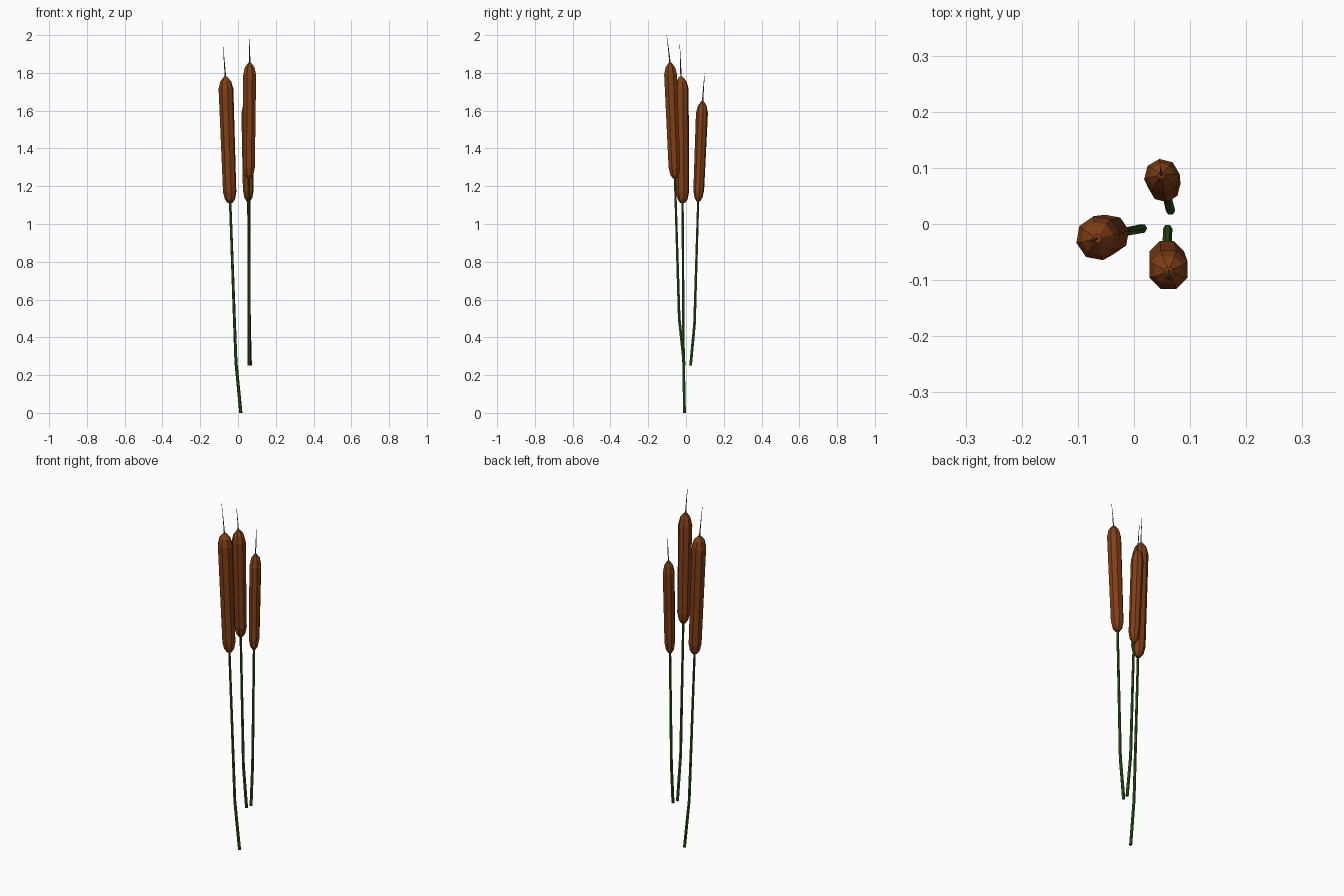
import bpy, bmesh, math
from mathutils import Vector

if "Cube" in bpy.data.objects:
    bpy.data.objects.remove(bpy.data.objects["Cube"])


def material(name, rgb):
    m = bpy.data.materials.new(name)
    m.diffuse_color = (*rgb, 1)
    m.use_nodes = True
    m.node_tree.nodes["Principled BSDF"].inputs["Base Color"].default_value = m.diffuse_color
    return m


GREEN = material("stem_green", (0.03, 0.10, 0.01))
BROWN = material("seed_brown", (0.22, 0.05, 0.008))
TAN = material("spike_tan", (0.12, 0.10, 0.05))


def tube(name, path, radii, sides, mat, turn=0.0):
    """Flat-faced tube of level rings along a near-vertical path."""
    bm = bmesh.new()
    rings = []
    for p, r in zip(path, radii):
        rings.append([bm.verts.new((p[0] + r * math.cos(turn + math.tau * i / sides),
                                    p[1] + r * math.sin(turn + math.tau * i / sides),
                                    p[2])) for i in range(sides)])
    for a, b in zip(rings, rings[1:]):
        for i in range(sides):
            j = (i + 1) % sides
            bm.faces.new((a[i], a[j], b[j], b[i]))
    bm.faces.new(rings[0][::-1])
    bm.faces.new(rings[-1])
    me = bpy.data.meshes.new(name)
    bm.to_mesh(me)
    bm.free()
    me.materials.append(mat)
    bpy.context.collection.objects.link(bpy.data.objects.new(name, me))


def cattail(label, base, kink, low, high, tip, r, turn):
    low, high = Vector(low), Vector(high)
    # bent stem running into the seed head
    tube(label + "_stem", [base, kink, low + Vector((0, 0, 0.02))],
         [0.0085, 0.008, 0.0065], 6, GREEN)
    # seed head: rounded ends and a slightly fuller upper part
    length = high.z - low.z
    profile = [(0, 0.3), (0.02, 0.68), (0.06, 0.90), (length - 0.065, 1.0),
               (length - 0.025, 0.74), (length, 0.2)]
    tube(label + "_seed_head", [low.lerp(high, h / length) for h, _ in profile],
         [r * k for _, k in profile], 8, BROWN, turn)
    # thin spike on top
    mid = high.lerp(Vector(tip), 0.5)
    tube(label + "_spike", [high - Vector((0, 0, 0.01)), mid, tip],
         [0.004, 0.0022, 0.0006], 4, TAN)


cattail("left_cattail", (0.015, -0.008, 0), (-0.011, -0.013, 0.27),
        (-0.042, -0.018, 1.11), (-0.066, -0.026, 1.78), (-0.08, -0.033, 1.95),
        0.040, math.radians(12))
cattail("front_cattail", (0.06, -0.009, 0.25), (0.059, -0.036, 0.5),
        (0.058, -0.059, 1.24), (0.062, -0.084, 1.855), (0.061, -0.102, 2.0),
        0.037, math.radians(22.5))
cattail("back_cattail", (0.065, 0.024, 0.25), (0.060, 0.045, 0.47),
        (0.055, 0.065, 1.12), (0.049, 0.087, 1.65), (0.047, 0.099, 1.80),
        0.032, math.radians(8))
